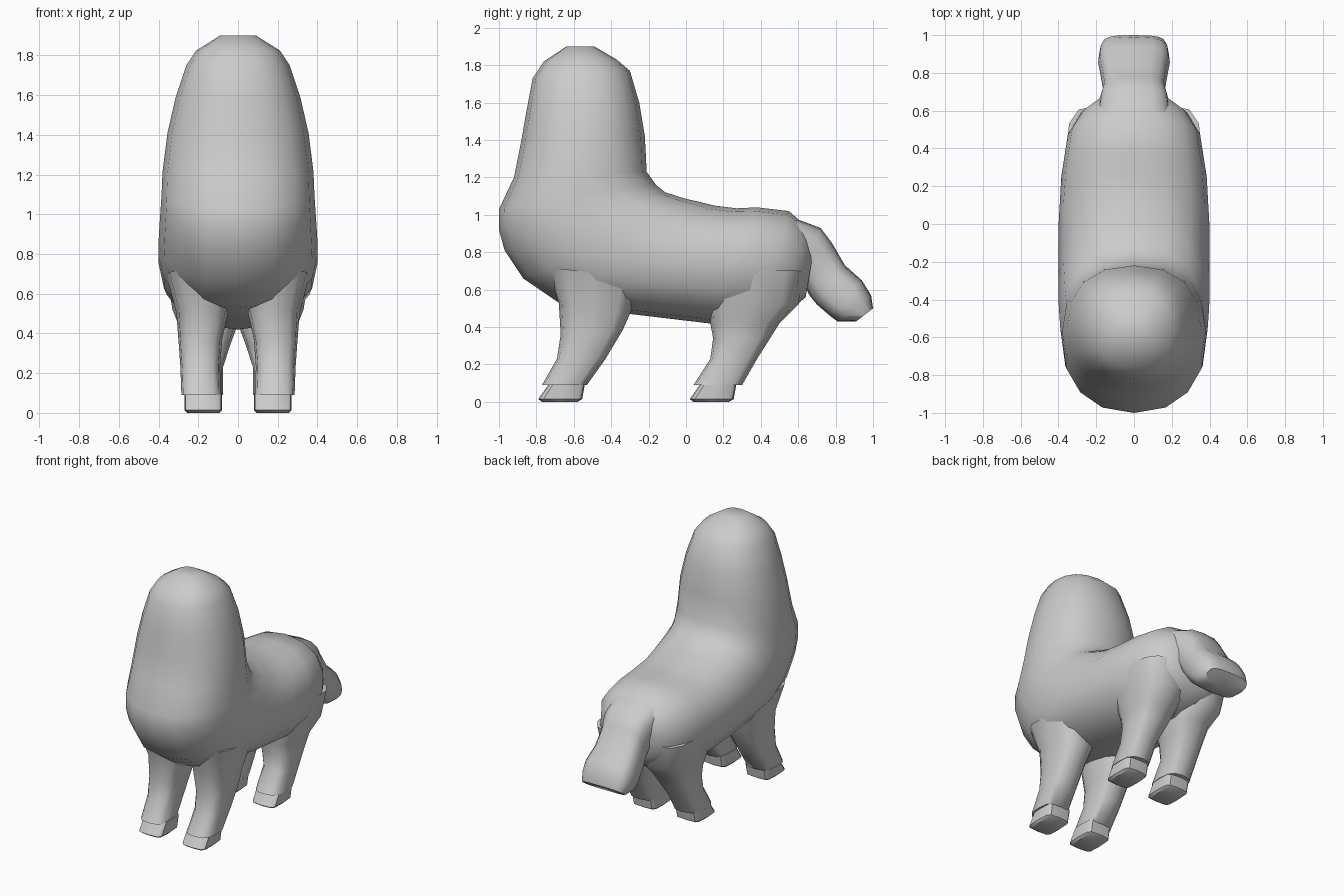
import bpy, bmesh, math


def spow(v, e):
    return math.copysign(abs(v) ** e, v)


def loft(name, rings, cx=0.0, sides=16, power=2.3, mirror=False, angle=60):
    """Each ring: (y, z) of front/under point, (y, z) of back/top point, half width, [x centre]."""
    bm = bmesh.new()
    loops = []
    e = 2 / power
    for r in rings:
        ay, az, by, bz, w = r[:5]
        x0 = r[5] if len(r) > 5 else cx
        loop = []
        for i in range(sides):
            t = 2 * math.pi * i / sides
            c, s = spow(math.cos(t), e), spow(math.sin(t), e)
            loop.append(bm.verts.new((x0 + w * s,
                                      (ay + by) / 2 - c * (by - ay) / 2,
                                      (az + bz) / 2 - c * (bz - az) / 2)))
        loops.append(loop)
    for a, b in zip(loops, loops[1:]):
        for i in range(sides):
            j = (i + 1) % sides
            bm.faces.new((a[i], a[j], b[j], b[i]))
    bm.faces.new(loops[0])
    bm.faces.new(loops[-1][::-1])
    bmesh.ops.recalc_face_normals(bm, faces=bm.faces)
    me = bpy.data.meshes.new(name)
    bm.to_mesh(me)
    bm.free()
    ob = bpy.data.objects.new(name, me)
    bpy.context.collection.objects.link(ob)
    if mirror:
        ob.modifiers.new("Mirror", 'MIRROR')
    bpy.ops.object.select_all(action='DESELECT')
    ob.select_set(True)
    bpy.context.view_layer.objects.active = ob
    bpy.ops.object.shade_smooth_by_angle(angle=math.radians(angle))
    return ob


# Neck, chest and trunk: one loft that bends from vertical to horizontal
loft("body", [
    (-.64, 1.90, -.49, 1.90, .09),
    (-.76, 1.82, -.37, 1.83, .21),
    (-.82, 1.73, -.30, 1.77, .26),
    (-.85, 1.57, -.25, 1.60, .315),
    (-.88, 1.40, -.22, 1.42, .355),
    (-.92, 1.20, -.21, 1.23, .38),
    (-1.0, 1.03, -.16, 1.16, .385),
    (-1.0, .92, -.11, 1.12, .39),
    (-.97, .81, .00, 1.085, .395),
    (-.87, .66, .07, 1.07, .40),
    (-.68, .53, .15, 1.05, .40),
    (-.30, .47, .27, 1.035, .40),
    (.12, .42, .38, 1.04, .385),
    (.40, .43, .55, 1.02, .35),
    (.55, .48, .63, .95, .28),
    (.64, .56, .69, .86, .18),
])

# Drooping tail
loft("tail", [
    (.52, .75, .56, .99, .20),
    (.62, .65, .72, .93, .18),
    (.66, .57, .78, .85, .165),
    (.70, .52, .85, .73, .175),
    (.77, .46, .94, .65, .19),
    (.81, .43, .99, .57, .185),
    (.91, .43, 1.0, .50, .165),
], power=3)

# Front legs, top to bottom
loft("front_legs", [
    (-.74, .72, -.24, .66, .16, .20),
    (-.68, .53, -.30, .47, .13, .18),
    (-.67, .36, -.34, .38, .11, .19),
    (-.69, .23, -.43, .23, .10, .19),
    (-.77, .09, -.53, .09, .10, .185),
], sides=12, power=3, mirror=True)

# Hind legs with broad thighs
loft("hind_legs", [
    (.10, .72, .63, .70, .18, .18),
    (.12, .52, .60, .52, .17, .16),
    (.13, .42, .50, .42, .14, .15),
    (.145, .34, .45, .34, .12, .16),
    (.13, .23, .38, .23, .10, .175),
    (.04, .09, .30, .09, .10, .175),
], sides=12, power=3, mirror=True)

# Hooves
for name, y in (("front_hooves", -.79), ("hind_hooves", .02)):
    loft(name, [
        (y + .02, .0, y + .21, .0, .08),
        (y, .015, y + .235, .015, .095),
        (y + .06, .10, y + .25, .10, .095),
    ], cx=.175, sides=12, power=5, mirror=True, angle=40)
